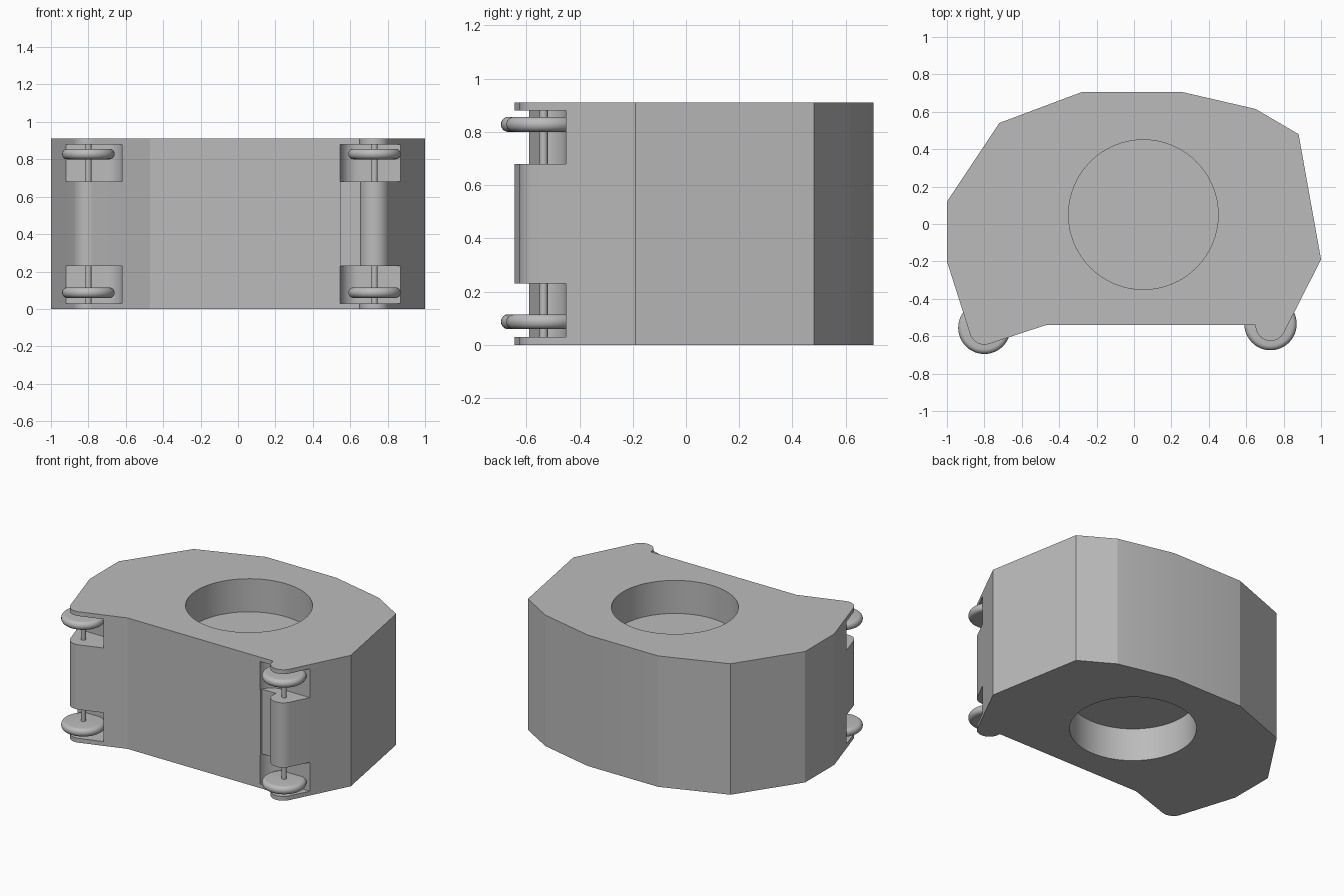
import bpy, bmesh, math
from mathutils import Vector

if "Cube" in bpy.data.objects:
    bpy.data.objects.remove(bpy.data.objects["Cube"])

HEIGHT, LOW, HIGH, PLATE = 0.91, 0.23, 0.68, 0.03
WHEEL_Z = (0.087, 0.828)
FEET = {"right": (-0.80, -0.565), "left": (0.73, -0.545)}

grey = bpy.data.materials.new("plain_grey")
grey.use_nodes = True
grey.diffuse_color = (0.5, 0.5, 0.5, 1)
bsdf = next(n for n in grey.node_tree.nodes if n.type == "BSDF_PRINCIPLED")
bsdf.inputs["Base Color"].default_value = grey.diffuse_color
bsdf.inputs["Roughness"].default_value = 0.7


def arc(centre, radius, start, end, steps):
    """Points along an arc, angles in degrees."""
    angles = [math.radians(start + (end - start) * i / steps) for i in range(steps + 1)]
    return [(centre[0] + radius * math.cos(a), centre[1] + radius * math.sin(a)) for a in angles]


def finish(name, bm):
    bmesh.ops.recalc_face_normals(bm, faces=bm.faces)
    mesh = bpy.data.meshes.new(name)
    bm.to_mesh(mesh)
    bm.free()
    mesh.materials.append(grey)
    obj = bpy.data.objects.new(name, mesh)
    bpy.context.scene.collection.objects.link(obj)
    return obj


def prism(name, outline, z0, z1):
    """Extrude a flat outline from z0 to z1."""
    bm = bmesh.new()
    face = bm.faces.new([bm.verts.new((x, y, z0)) for x, y in outline])
    top = bmesh.ops.extrude_face_region(bm, geom=[face])["geom"]
    bmesh.ops.translate(bm, vec=(0, 0, z1 - z0),
                        verts=[v for v in top if isinstance(v, bmesh.types.BMVert)])
    return finish(name, bm)


def disc(name, centre, radius, z0, z1, sides, rounding=0):
    bm = bmesh.new()
    bmesh.ops.create_cone(bm, cap_ends=True, segments=sides, radius1=radius,
                          radius2=radius, depth=z1 - z0)
    if rounding:
        rims = [e for e in bm.edges if abs(e.verts[0].co.z - e.verts[1].co.z) < 1e-5]
        bmesh.ops.bevel(bm, geom=rims, offset=rounding, segments=6, profile=0.5,
                        affect="EDGES")
    bmesh.ops.translate(bm, verts=bm.verts, vec=Vector((*centre, (z0 + z1) / 2)))
    return finish(name, bm)


def activate(obj):
    bpy.ops.object.select_all(action="DESELECT")
    obj.select_set(True)
    bpy.context.view_layer.objects.active = obj


def smooth(obj, degrees):
    activate(obj)
    bpy.ops.object.shade_smooth_by_angle(angle=math.radians(degrees))


def cut(obj, cutter):
    mod = obj.modifiers.new("cut", "BOOLEAN")
    mod.operation, mod.solver, mod.object = "DIFFERENCE", "EXACT", cutter
    activate(obj)
    bpy.ops.object.modifier_apply(modifier=mod.name)
    bpy.data.objects.remove(cutter)


# Faceted body with two rounded feet
outline = [(-1, 0.12), (-1, -0.2)]
outline += arc(FEET["right"], 0.08, 198, 288, 10)
outline += [(-0.47, -0.54), (0.65, -0.54)]
outline += arc(FEET["left"], 0.08, 180, 334, 16)
outline += [(1, -0.19), (0.88, 0.48), (0.65, 0.615), (0.26, 0.705), (-0.28, 0.705), (-0.72, 0.54)]
body = prism("body", outline, 0, HEIGHT)

# Round recesses in the top and bottom
for z0, z1 in ((HIGH, HEIGHT + 0.1), (-0.1, LOW)):
    cut(body, disc("round_cutter", (0.05, 0.05), 0.4, z0, z1, 64))

# Wheel pockets with a rounded inner corner
right_pocket = [(-1.2, -0.9), (-0.62, -0.9)] + arc((-0.72, -0.55), 0.1, 0, 90, 10) + [(-1.2, -0.45)]
left_pocket = [(1.2, -0.9), (0.545, -0.9)] + arc((0.645, -0.55), 0.1, 180, 90, 10) + [(1.2, -0.45)]
for pocket in (right_pocket, left_pocket):
    for z0, z1 in ((PLATE, LOW), (HIGH, HEIGHT - PLATE)):
        cut(body, prism("pocket_cutter", pocket, z0, z1))

# Shallow recess beside the left foot
strip = [(0.55, -0.9), (0.655, -0.9), (0.655, -0.52), (0.55, -0.52)]
strip[0], strip[1] = (0.55, -0.56), (0.655, -0.56)
cut(body, prism("strip_cutter", strip, LOW - 0.01, HIGH + 0.01))
smooth(body, 15)

# Wheels and their axles
for side, centre in FEET.items():
    hub = (centre[0], centre[1] + 0.01)
    for level, z, z0, z1 in (("lower", WHEEL_Z[0], PLATE, LOW),
                             ("upper", WHEEL_Z[1], HIGH, HEIGHT - PLATE)):
        wheel = disc(f"{side}_{level}_wheel", hub, 0.14, z - 0.028, z + 0.028, 48, 0.027)
        smooth(wheel, 40)
        axle = disc(f"{side}_{level}_axle", hub, 0.016, z0 - 0.01, z1 + 0.01, 16)
        smooth(axle, 40)
